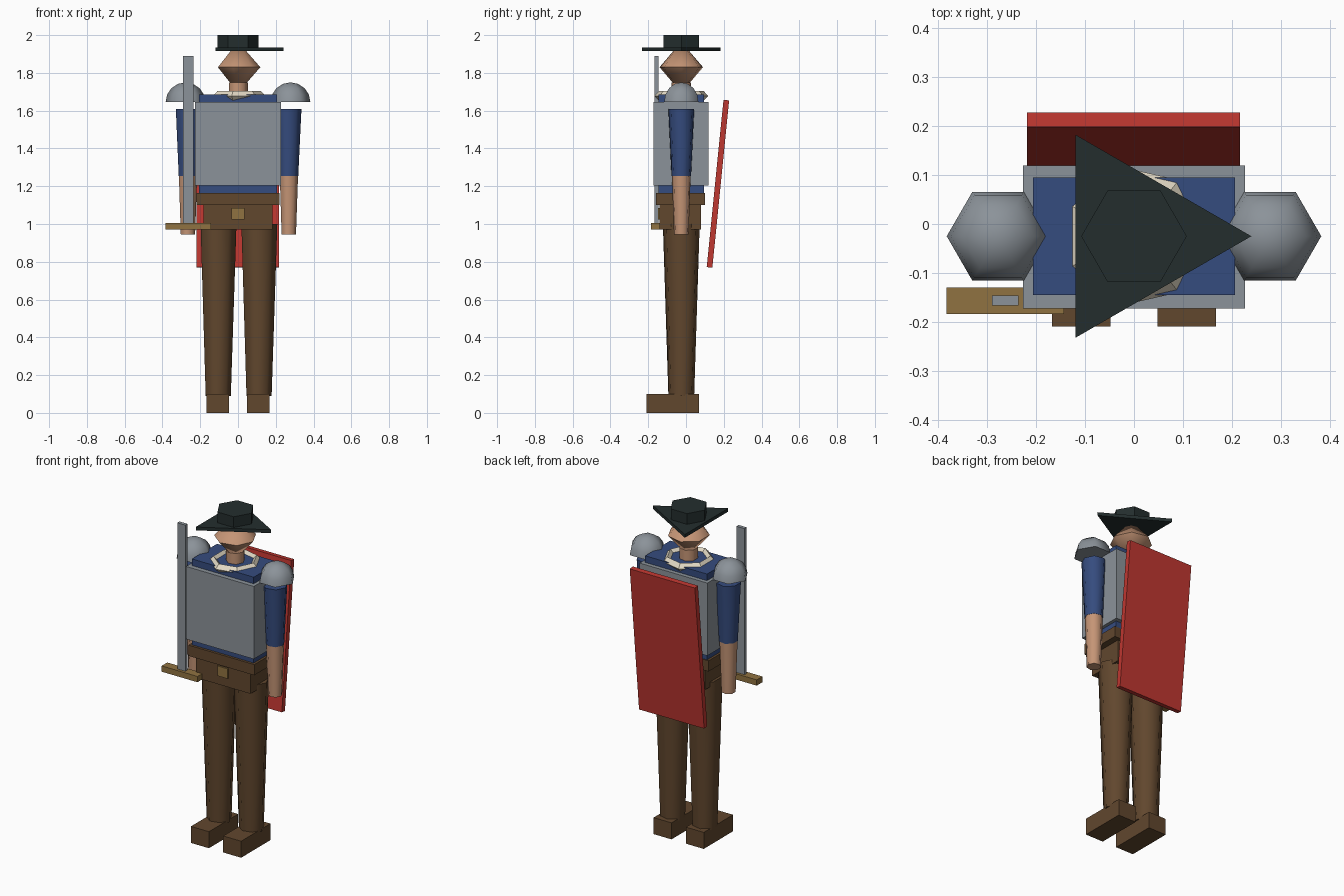
import bpy, bmesh
from math import sin, cos, pi, radians
from mathutils import Matrix, Vector

old = bpy.data.objects.get("Cube")
if old:
    bpy.data.objects.remove(old, do_unlink=True)

AXIS_Y = -0.025  # body centre line


def material(name, r, g, b):
    m = bpy.data.materials.new(name)
    m.use_nodes = True
    m.diffuse_color = (r, g, b, 1)
    m.node_tree.nodes["Principled BSDF"].inputs["Base Color"].default_value = (r, g, b, 1)
    return m


steel = material("steel", 0.26, 0.29, 0.32)
blue = material("blue cloth", 0.036, 0.072, 0.21)
brown = material("brown leather", 0.12, 0.063, 0.027)
skin = material("skin", 0.56, 0.30, 0.18)
red = material("red paint", 0.52, 0.038, 0.03)
black = material("dark felt", 0.017, 0.027, 0.027)
brass = material("brass", 0.28, 0.17, 0.053)
cream = material("cream linen", 0.77, 0.70, 0.56)


def add_object(name, bm, mat):
    bmesh.ops.recalc_face_normals(bm, faces=bm.faces)
    mesh = bpy.data.meshes.new(name)
    bm.to_mesh(mesh)
    bm.free()
    mesh.materials.append(mat)
    obj = bpy.data.objects.new(name, mesh)
    bpy.context.collection.objects.link(obj)
    return obj


def box(name, mat, x, y, z, tilt=0):
    """Box from (min, max) spans, optionally tilted about its own x axis."""
    spans = (x, y, z)
    centre = Vector([(a + b) / 2 for a, b in spans])
    size = [b - a for a, b in spans]
    bm = bmesh.new()
    bmesh.ops.create_cube(bm, size=1, matrix=Matrix.Translation(centre)
                          @ Matrix.Rotation(tilt, 4, "X") @ Matrix.Diagonal((*size, 1)))
    return add_object(name, bm, mat)


def lathe(name, mat, profile, sides, x=0, smooth=True, closed=False):
    """Spin a (radius, z) profile about a vertical axis; first corner on +x."""
    bm = bmesh.new()
    rings = []
    for r, z in profile:
        angles = [2 * pi * i / sides for i in range(sides)] if r > 0 else [0]
        rings.append([bm.verts.new((x + r * cos(a), AXIS_Y + r * sin(a), z)) for a in angles])
    pairs = list(zip(rings, rings[1:]))
    if closed:
        pairs.append((rings[-1], rings[0]))
    for low, high in pairs:
        for i in range(sides):
            j = (i + 1) % sides
            if len(low) == 1:
                bm.faces.new((low[0], high[j], high[i]))
            elif len(high) == 1:
                bm.faces.new((low[i], low[j], high[0]))
            else:
                bm.faces.new((low[i], low[j], high[j], high[i]))
    if not closed:
        for ring in (rings[0], rings[-1]):
            if len(ring) > 1:
                bm.faces.new(ring)
    obj = add_object(name, bm, mat)
    if smooth:
        bpy.ops.object.select_all(action="DESELECT")
        obj.select_set(True)
        bpy.context.view_layer.objects.active = obj
        bpy.ops.object.shade_smooth_by_angle(angle=radians(65))
    return obj


# Hat, head and neck
lathe("hat_brim", black, [(0.24, 1.915), (0.24, 1.935)], 3, smooth=False)
lathe("hat_crown", black, [(0.108, 1.925), (0.108, 2.0)], 6, smooth=False)
lathe("head", skin, [(0, 1.695), (0.118, 1.83), (0, 1.965)], 7)
lathe("neck", skin, [(0.052, 1.64), (0.052, 1.75)], 7)

# Linen collar ring
lathe("collar", cream, [(0.147, 1.678), (0.122, 1.703), (0.097, 1.678), (0.122, 1.653)],
      7, closed=True, smooth=False)

# Torso, belt and hips
box("torso", blue, (-0.207, 0.207), (-0.145, 0.095), (1.12, 1.685))
box("breastplate", steel, (-0.227, 0.227), (-0.173, 0.12), (1.205, 1.645))
box("belt", brown, (-0.221, 0.221), (-0.16, 0.10), (1.10, 1.165))
box("hips", brown, (-0.182, 0.182), (-0.14, 0.08), (0.97, 1.11))
box("belt_buckle", brass, (-0.034, 0.034), (-0.149, -0.135), (1.025, 1.085))

# Paired limbs and shoulder armour
dome = [(0.105 * cos(a), 1.645 + 0.105 * sin(a)) for a in [pi / 8 * i for i in range(4)]]
for side, sx in (("left", 1), ("right", -1)):
    lathe(side + "_leg", brown, [(0.07, 0.09), (0.1, 1.0)], 7, x=sx * 0.108)
    box(side + "_foot", brown, sorted((sx * 0.048, sx * 0.168)), (-0.21, 0.07), (0, 0.1))
    lathe(side + "_sleeve", blue, [(0.053, 1.255), (0.07, 1.61)], 7, x=sx * 0.266)
    lathe(side + "_forearm", skin, [(0.04, 0.945), (0.051, 1.26)], 7, x=sx * 0.267)
    lathe(side + "_shoulder_guard", steel, dome + [(0, 1.75)], 6, x=sx * 0.278)

# Shield slung on the back
box("shield", red, (-0.219, 0.217), (0.154, 0.184), (0.768, 1.658), tilt=-0.1)

# Sword held upright at the right hand
box("sword_blade", steel, (-0.29, -0.236), (-0.167, -0.146), (1.0, 1.89))
box("sword_guard", brass, (-0.383, -0.143), (-0.184, -0.13), (0.97, 1.005))
